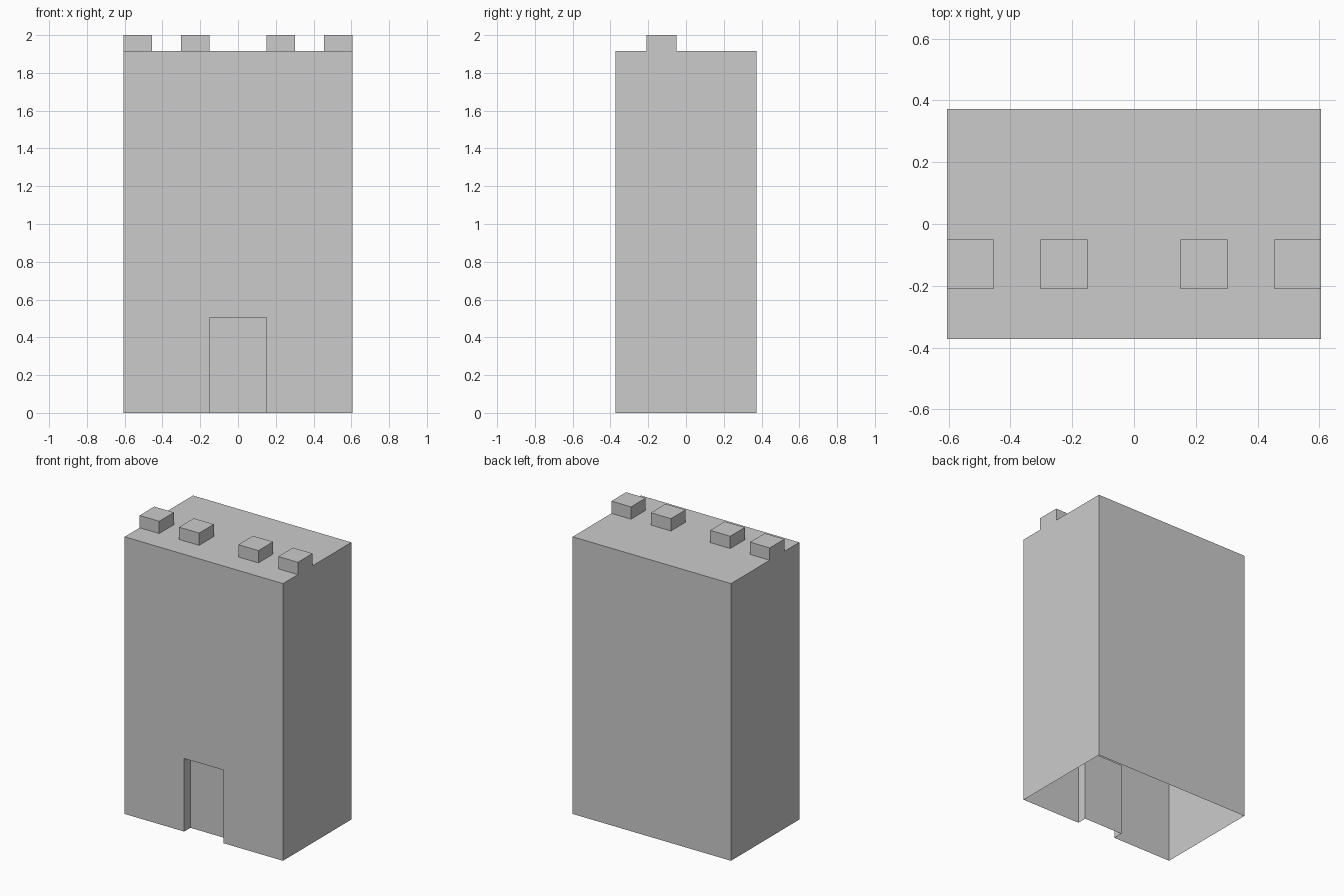
import bpy, bmesh

if "Cube" in bpy.data.objects:
    bpy.data.objects.remove(bpy.data.objects["Cube"])

# Grid lines of the block: x splits at merlons and door, y at door recess and merlon row
XS = [-0.605, -0.455, -0.303, -0.15, 0.15, 0.303, 0.455, 0.605]
YS = [-0.373, -0.305, -0.21, -0.05, 0.373]
ZS = [0.0, 0.505, 1.915, 2.0]
N = (len(XS) - 1, len(YS) - 1, len(ZS) - 1)


def filled(i, j, k):
    if not (0 <= i < N[0] and 0 <= j < N[1] and 0 <= k < N[2]):
        return False
    if k == 2:                                # merlons: one row on the roof
        return j == 2 and i in (0, 2, 4, 6)
    return not (k == 0 and j == 0 and i == 3)  # door recess in the front


bm = bmesh.new()
verts = {}


def vert(c):
    if c not in verts:
        verts[c] = bm.verts.new((XS[c[0]], YS[c[1]], ZS[c[2]]))
    return verts[c]


# Outer skin: a quad wherever a filled cell meets an empty one, open underneath
for i in range(N[0]):
    for j in range(N[1]):
        for k in range(N[2]):
            if not filled(i, j, k):
                continue
            for axis in range(3):
                for side in (0, 1):
                    near = [i, j, k]
                    near[axis] += 2 * side - 1
                    if filled(*near) or near[2] < 0:
                        continue
                    u, v = (axis + 1) % 3, (axis + 2) % 3
                    quad = []
                    for du, dv in ((0, 0), (1, 0), (1, 1), (0, 1)):
                        c = [i, j, k]
                        c[axis] += side
                        c[u] += du
                        c[v] += dv
                        quad.append(vert(tuple(c)))
                    bm.faces.new(quad if side else quad[::-1])

mesh = bpy.data.meshes.new("tower_block")
bm.to_mesh(mesh)
bm.free()
bpy.context.collection.objects.link(bpy.data.objects.new("tower_block", mesh))
